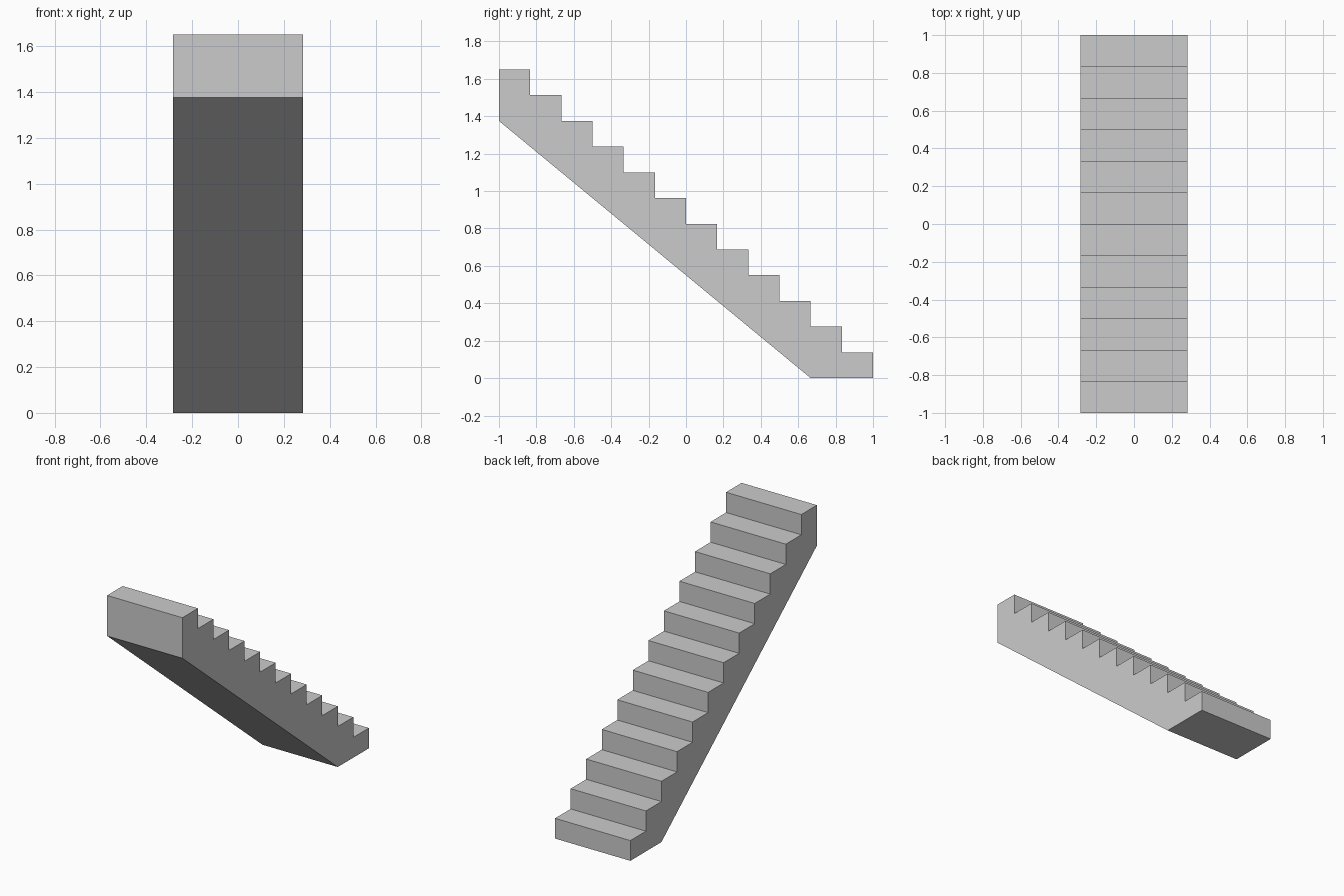
import bpy, bmesh

if "Cube" in bpy.data.objects:
    bpy.data.objects.remove(bpy.data.objects["Cube"])

STEPS = 12
HALF_WIDTH = 0.2825
RUN = 2.0 / STEPS
RISE = 1.65 / STEPS

# Side profile (y, z): sloped underside, then the steps from bottom to top
profile = [(-1, RISE * (STEPS - 2)), (1 - 2 * RUN, 0), (1, 0)]
for i in range(STEPS):
    z = RISE * (i + 1)
    profile += [(1 - RUN * i, z), (1 - RUN * (i + 1), z)]

# Extrude the profile across the width
bm = bmesh.new()
side = bm.faces.new([bm.verts.new((-HALF_WIDTH, y, z)) for y, z in profile])
ext = bmesh.ops.extrude_face_region(bm, geom=[side], use_keep_orig=True)
moved = [g for g in ext["geom"] if isinstance(g, bmesh.types.BMVert)]
bmesh.ops.translate(bm, verts=moved, vec=(2 * HALF_WIDTH, 0, 0))
bmesh.ops.recalc_face_normals(bm, faces=bm.faces)

# Staircase object
mesh = bpy.data.meshes.new("staircase")
bm.to_mesh(mesh)
bm.free()
bpy.context.collection.objects.link(bpy.data.objects.new("staircase", mesh))
